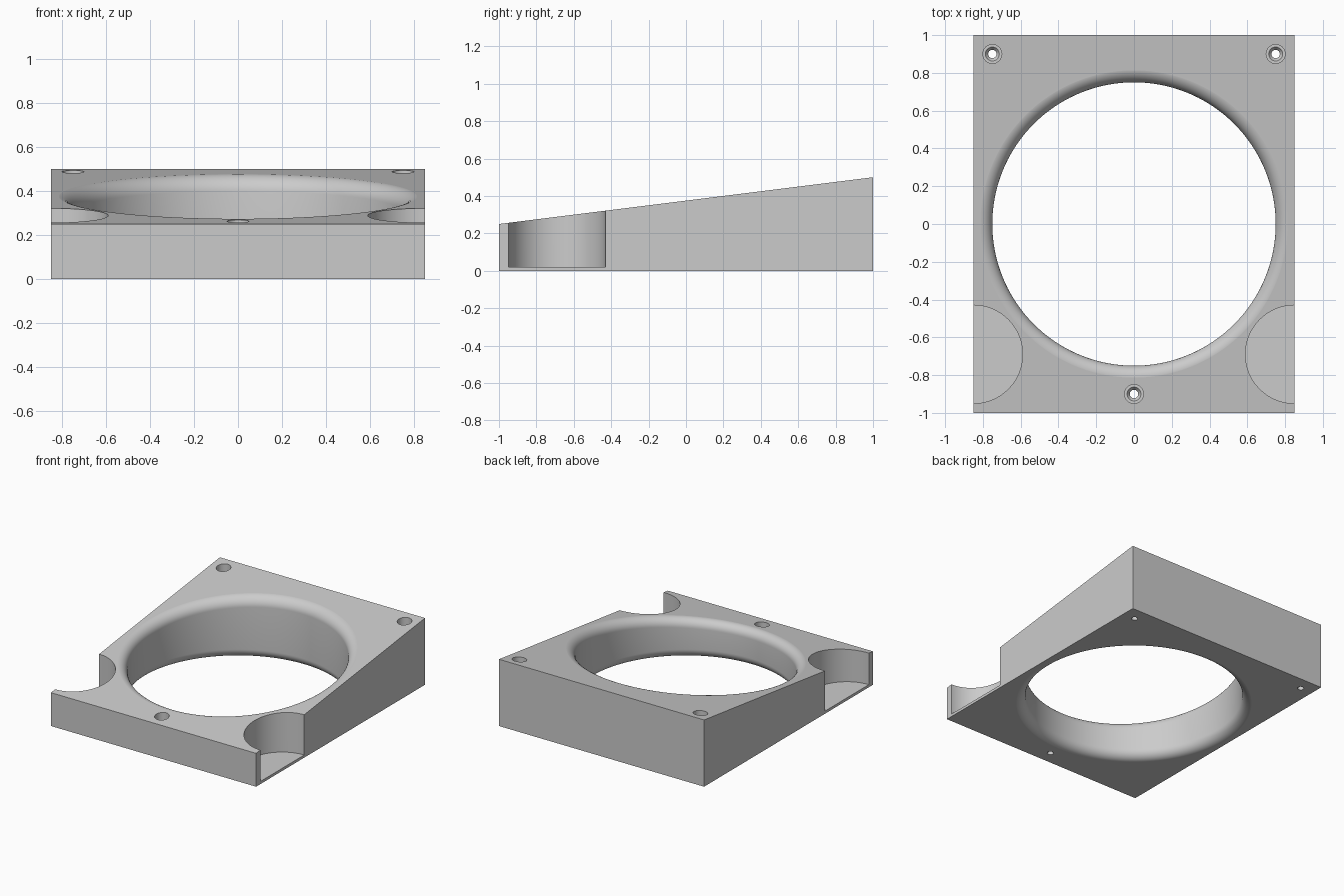
import bpy
import bmesh
from math import pi, sin, cos, tau
from mathutils import Vector

if "Cube" in bpy.data.objects:
    bpy.data.objects.remove(bpy.data.objects["Cube"])

HALF_W, HALF_L = 0.85, 1.0
MID, SLOPE = 0.375, 0.125      # height of the sloping top: MID + SLOPE * y
BORE, FILLET = 0.75, 0.07


def make_object(name, bm):
    bmesh.ops.recalc_face_normals(bm, faces=bm.faces[:])
    mesh = bpy.data.meshes.new(name)
    bm.to_mesh(mesh)
    bm.free()
    obj = bpy.data.objects.new(name, mesh)
    bpy.context.collection.objects.link(obj)
    return obj


def revolve(name, profile, centre=(0, 0), sides=64):
    """Closed turned solid; profile rows are radius, height, tilt."""
    bm = bmesh.new()
    rings = []
    for r, z, tilt in profile:
        ring = []
        for i in range(sides):
            a = tau * i / sides
            x, y = r * cos(a), r * sin(a)
            ring.append(bm.verts.new((centre[0] + x, centre[1] + y, z + tilt * y)))
        rings.append(ring)
    for low, high in zip(rings, rings[1:]):
        for i in range(sides):
            j = (i + 1) % sides
            bm.faces.new((low[i], low[j], high[j], high[i]))
    bm.faces.new(rings[0])
    bm.faces.new(rings[-1])
    return make_object(name, bm)


# Wedge body: side profile extruded across the width
bm = bmesh.new()
side = [(-HALF_L, 0), (HALF_L, 0), (HALF_L, MID + SLOPE), (-HALF_L, MID - SLOPE)]
face = bm.faces.new([bm.verts.new((-HALF_W, y, z)) for y, z in side])
extruded = bmesh.ops.extrude_face_region(bm, geom=[face])["geom"]
moved = [v for v in extruded if isinstance(v, bmesh.types.BMVert)]
bmesh.ops.translate(bm, verts=moved, vec=(2 * HALF_W, 0, 0))
body = make_object("wedge_body", bm)

# Large bore with rounded rims, the upper rim following the slope
eps, steps = 0.0004, 12
arc = [(BORE + FILLET * (1 - cos(t)), FILLET * (1 - sin(t)) - eps)
       for t in (pi / 2 * i / steps for i in range(steps + 1))]
flare = BORE + FILLET
profile = [(flare, -0.1, 0)] + [(r, z, 0) for r, z in reversed(arc)]
profile += [(r, MID - z, SLOPE) for r, z in arc] + [(flare, MID + 0.1, SLOPE)]
cutters = [revolve("bore_cutter", profile, sides=160)]

# Round pockets open through both sides
for s in (-1, 1):
    cutters.append(revolve("pocket_cutter", [(0.26, 0.02, 0), (0.26, 0.6, 0)],
                           (s * HALF_W, -0.69), 96))

# Stepped screw holes
screw = [(0.022, -0.1, 0), (0.022, 0.08, 0), (0.037, 0.1, 0), (0.05, 0.1, 0), (0.05, 0.7, 0)]
for centre in ((0, -0.9), (-0.75, 0.9), (0.75, 0.9)):
    cutters.append(revolve("screw_hole_cutter", screw, centre, 32))

# Cut everything, then drop the cutters
bpy.ops.object.select_all(action="DESELECT")
bpy.context.view_layer.objects.active = body
body.select_set(True)
for cutter in cutters:
    cutter.hide_render = True
    mod = body.modifiers.new("cut", "BOOLEAN")
    mod.operation, mod.solver, mod.object = "DIFFERENCE", "EXACT", cutter
    bpy.ops.object.modifier_apply(modifier=mod.name)
    bpy.data.objects.remove(cutter)

# Grey plastic
grey = bpy.data.materials.new("grey_plastic")
grey.use_nodes = True
colour = (0.6, 0.6, 0.6, 1)
grey.diffuse_color = colour
grey.node_tree.nodes["Principled BSDF"].inputs["Base Color"].default_value = colour
body.data.materials.clear()
body.data.materials.append(grey)

# Smooth round walls, flat planes
bpy.ops.object.shade_smooth_by_angle(angle=pi / 6)
top = Vector((0, -SLOPE, 1)).normalized()
for p in body.data.polygons:
    p.material_index = 0
    if p.normal.dot(top) > 0.9999 or abs(p.normal.z) > 0.9999:
        p.use_smooth = False
